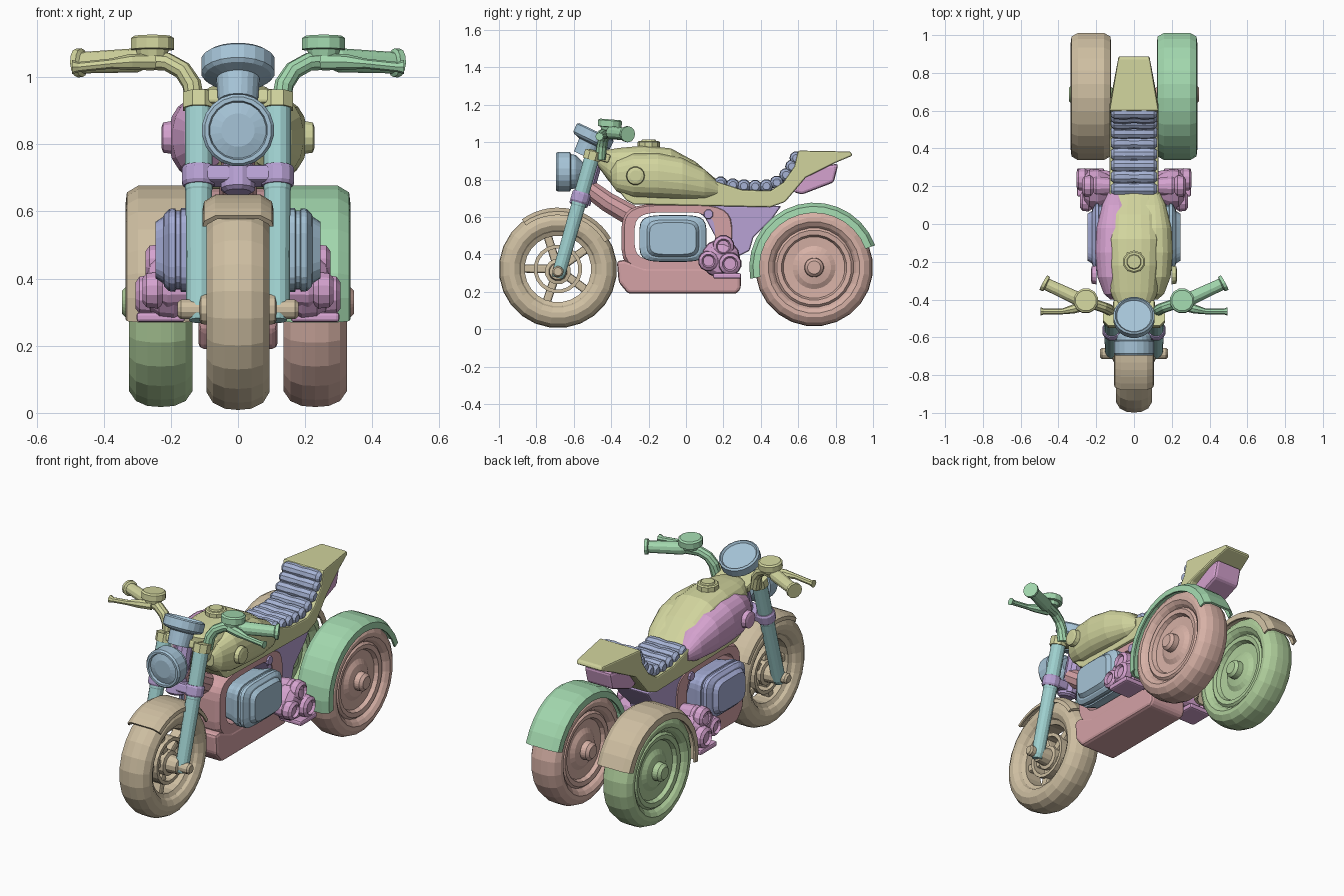
import bpy, bmesh
from math import sin, cos, pi, radians
from mathutils import Vector, Matrix

if "Cube" in bpy.data.objects:
    bpy.data.objects.remove(bpy.data.objects["Cube"])

COL = dict(tan=(.62, .52, .36, 1), green=(.36, .68, .42, 1), red=(.66, .36, .38, 1), salmon=(.68, .44, .38, 1),
           lime=(.43, .62, .33, 1), teal=(.35, .64, .63, 1), olive=(.64, .66, .34, 1), blue=(.38, .55, .68, 1),
           indigo=(.38, .42, .68, 1), purple=(.48, .36, .66, 1), pink=(.66, .36, .62, 1), navy=(.38, .45, .66, 1))


def finish(name, bm, color, bevel=0):
    bmesh.ops.recalc_face_normals(bm, faces=bm.faces)
    me = bpy.data.meshes.new(name)
    bm.to_mesh(me)
    bm.free()
    ob = bpy.data.objects.new(name, me)
    bpy.context.collection.objects.link(ob)
    mat = bpy.data.materials.get(color) or bpy.data.materials.new(color)
    mat.diffuse_color = COL[color]
    mat.use_nodes = True
    mat.node_tree.nodes["Principled BSDF"].inputs["Base Color"].default_value = mat.diffuse_color
    me.materials.append(mat)
    if bevel:
        m = ob.modifiers.new("bevel", 'BEVEL')
        m.width, m.segments, m.limit_method = bevel, 2, 'ANGLE'
    return ob


def loft(name, rings, color, cyclic=False, bevel=0):
    bm = bmesh.new()
    vs = [[bm.verts.new(p) for p in r] for r in rings]
    n = len(vs[0])
    for i in range(len(vs) if cyclic else len(vs) - 1):
        a, b = vs[i], vs[(i + 1) % len(vs)]
        for j in range(n):
            k = (j + 1) % n
            bm.faces.new((a[j], a[k], b[k], b[j]))
    if not cyclic:
        bm.faces.new(vs[0])
        bm.faces.new(vs[-1])
    return finish(name, bm, color, bevel)


def lathe(name, profile, centre, axis, color, seg=20, cyclic=False):
    # profile is (distance along axis, radius)
    q = Vector((0, 0, 1)).rotation_difference(Vector(axis))
    c = Vector(centre)
    rings = [[c + q @ Vector((r * cos(2 * pi * (j + .5) / seg), r * sin(2 * pi * (j + .5) / seg), t))
              for j in range(seg)] for t, r in profile]
    return loft(name, rings, color, cyclic)


def tube(name, pts, radii, color, seg=10):
    P = [Vector(p) for p in pts]
    rings = []
    for i, p in enumerate(P):
        q = (P[min(i + 1, len(P) - 1)] - P[max(i - 1, 0)]).to_track_quat('Z', 'Y')
        rings.append([p + q @ Vector((radii[i] * cos(2 * pi * j / seg), radii[i] * sin(2 * pi * j / seg), 0))
                      for j in range(seg)])
    return loft(name, rings, color)


def prism(name, poly, hw, color, bevel=.008):
    # side profile (y, z) spread to half width hw, which may depend on y
    w = hw if callable(hw) else (lambda y: hw)
    return loft(name, [[(s * w(y), y, z) for y, z in poly] for s in (-1, 1)], color, bevel=bevel)


def box(name, centre, size, color, rot=None, bevel=.01):
    bm = bmesh.new()
    m = Matrix.Translation(centre) @ (rot or Matrix()) @ Matrix.Diagonal((*size, 1))
    bmesh.ops.create_cube(bm, size=1, matrix=m)
    return finish(name, bm, color, bevel)


def oval(a, b, power, n=20):
    f = lambda v: abs(v) ** (2 / power) * (1 if v > 0 else -1)
    return [(a * f(cos(2 * pi * (i + .5) / n)), b * f(sin(2 * pi * (i + .5) / n))) for i in range(n)]


def body(name, secs, color, power=2.3, x0=0):
    # sections along y: (y, centre z, half height, half width)
    loft(name, [[(x0 + u, y, zc + v) for u, v in oval(hw, hh, power)] for y, zc, hh, hw in secs], color)


def fender(name, x, cy, cz, R, half, depth, a0, a1, color):
    out = [(-half, R - depth), (-half + .004, R - .02), (-half * .65, R), (half * .65, R),
           (half - .004, R - .02), (half, R - depth)]
    ring = out + [(u * .9, r - .012 if i not in (0, 5) else r) for i, (u, r) in reversed(list(enumerate(out)))]
    rings = []
    for i in range(15):
        a = radians(a0 + (a1 - a0) * i / 14)
        rings.append([(x + u, cy + r * cos(a), cz + r * sin(a)) for u, r in ring])
    loft(name, rings, color)


# front wheel: open rim with five spokes
half = [(0, .316), (.04, .312), (.075, .294), (.094, .262), (.094, .235), (.078, .208), (.062, .2), (.05, .178)]
FC = (0, -.685, .322)
lathe("front_tyre", half + [(-t, r) for t, r in reversed(half[1:])], FC, (1, 0, 0), 'tan', 24, True)
lathe("front_hub", [(-.18, .022), (-.17, .03), (-.115, .03), (-.11, .045), (-.05, .05), (-.045, .07), (.045, .07),
                    (.05, .05), (.11, .045), (.115, .03), (.17, .03), (.18, .022)], (0, -.685, .308), (1, 0, 0), 'tan', 12)
lathe("brake_ring", [(-.05, .11), (.05, .11), (.05, .13), (-.05, .13)], FC, (1, 0, 0), 'tan', 20, True)
for i in range(5):
    r = Matrix.Rotation(2 * pi * i / 5 + .3, 4, 'X')
    box(f"spoke_{i}", Vector(FC) + r @ Vector((0, 0, .12)), (.06, .045, .15), 'tan', r)
fender("front_fender", 0, -.685, .322, .328, .105, .04, 126, 30, 'tan')

# frame neck and steering stem
F0, F1 = Vector((0, -.685, .28)), Vector((0, -.498, .935))
D = (F1 - F0).normalized()
fork = lambda z: F0 + (F1 - F0) * ((z - .28) / .655)
tilt = Matrix.Rotation(-.28, 4, 'X')
tube("steering_stem", [fork(.67) + Vector((0, .02, 0)), fork(.95) + Vector((0, .02, 0))], [.045, .045], 'purple')
tube("frame_neck", [(0, -.53, .76), (0, -.42, .68), (0, -.28, .6)], [.05, .055, .06], 'red')

# clamps
box("lower_clamp", fork(.705), (.2, .085, .05), 'purple', tilt)
lathe("lower_clamp_nut", [(-.04, .04), (-.03, .052), (.03, .052)], fork(.695), D, 'purple', 12)
box("upper_clamp", fork(.928) + Vector((0, .03, 0)), (.22, .13, .045), 'olive', tilt)

# headlight and gauge
lathe("headlight", [(-.05, .05), (-.01, .09), (.015, .095), (.02, .108), (.085, .108), (.095, .1), (.095, .088),
                    (.08, .084), (.09, .05)], (0, -.6, .842), (0, -1, 0), 'blue', 20)
lathe("gauge", [(-.14, .06), (-.065, .065), (-.055, .1), (-.045, .11), (0, .11), (.008, .1), (-.004, .092)],
      (0, -.485, 1.052), (0, .43, .9), 'blue', 20)

for s, side in ((1, "right"), (-1, "left")):
    hb = 'green' if s > 0 else 'olive'
    X = lambda x, y, z: (s * x, y, z)
    # fork leg and collars
    off = Vector((s * .117, 0, 0))
    tube(f"{side}_fork", [fork(z) + off for z in (.275, .3, .66, .665, .93)], [.028, .037, .039, .041, .041], 'teal', 14)
    lathe(f"{side}_lower_collar", [(-.03, .046), (-.02, .052), (.02, .052), (.03, .046)], fork(.705) + off, D, 'purple', 12)
    lathe(f"{side}_upper_collar", [(-.024, .05), (.024, .05)], fork(.928) + off, D, 'olive', 8)

    # handlebar, grip, lever and fluid cup
    tube(f"{side}_handlebar", [X(.125, -.46, .91), X(.138, -.45, .98), X(.165, -.44, 1.02), X(.21, -.425, 1.045),
                               X(.31, -.39, 1.052)], [.03, .029, .028, .028, .028], hb)
    tube(f"{side}_grip", [X(.285, -.402, 1.05), X(.3, -.395, 1.05), X(.46, -.32, 1.043), X(.465, -.318, 1.043),
                          X(.48, -.31, 1.042)], [.03, .036, .032, .043, .043], hb, 12)
    tube(f"{side}_lever", [X(.25, -.43, 1.045), X(.32, -.45, 1.045), X(.38, -.463, 1.04), X(.475, -.463, 1.03),
                           X(.495, -.463, 1.03)], [.025, .024, .015, .015, .022], hb, 8)
    lathe(f"{side}_fluid_cup", [(0, .045), (.02, .05), (.022, .066), (.055, .066), (.062, .056)],
          X(.255, -.41, 1.06), (0, .08, 1), hb, 12)

    # bulged tank panel with round badge
    pc = 'olive' if s > 0 else 'pink'
    body(f"{side}_tank_panel", [(-.4, .815, .04, .03), (-.37, .82, .085, .065), (-.28, .822, .118, .1),
                                (-.15, .82, .122, .112), (-.02, .805, .112, .105), (.1, .775, .08, .075),
                                (.17, .75, .035, .04)], pc, 2.4, s * .095)
    lathe(f"{side}_tank_badge", [(0, .05), (.025, .046), (.03, .03)], X(.198, -.27, .82), (s, 0, 0), pc, 14)

    # engine cover: rounded boxes stepped outward
    rings = [[(s * x, -.07 + u, .485 + v) for u, v in oval(a, b, 4.5, 24)] for x, a, b in
             ((0, .15, .095), (.12, .165, .115), (.15, .18, .125), (.17, .18, .125), (.172, .17, .118),
              (.185, .17, .118), (.187, .18, .125), (.205, .178, .123), (.22, .15, .108), (.222, .14, .1), (.245, .125, .085))]
    loft(f"{side}_engine_cover", rings, 'blue' if s > 0 else 'indigo')

    # bunched exhaust with ribbed stubs and flange
    lathe(f"{side}_exhaust_body", [(.08, .05), (.15, .085), (.19, .105), (.235, .1), (.262, .075), (.27, .04)],
          X(0, .185, .378), (s, 0, 0), 'pink', 14)
    for i, (y, z, r, e) in enumerate(((.2, .445, .055, .275), (.12, .365, .052, .285), (.235, .35, .058, .305))):
        lathe(f"{side}_exhaust_stub_{i}", [(.12, r * .8), (e - .075, r), (e - .06, r * .85), (e - .045, r * 1.08),
                                           (e - .012, r), (e, r * .7), (e - .015, r * .55)],
              X(0, y, z), (s, 0, 0), 'pink', 12)
    box(f"{side}_exhaust_flange", X(.23, .22, .285), (.145, .15, .03), 'pink')

    # rear wheel: solid dished disc
    wp = [(.115, .035), (.1, .05), (.068, .052), (.06, .09), (.045, .115), (.048, .165), (.07, .175), (.074, .2),
          (.062, .212), (.08, .225), (.094, .245), (.094, .268), (.074, .297), (.04, .312)]
    lathe(f"{side}_rear_wheel", wp + [(0, .315)] + [(-t, r) for t, r in reversed(wp)], X(.23, .685, .33), (1, 0, 0),
          'salmon' if s > 0 else 'lime', 24)
    fender(f"{side}_rear_fender", s * .228, .685, .33, .347, .107, .055, 20, 190, 'green' if s > 0 else 'tan')

    # side plate bolt
    lathe(f"{side}_frame_bolt", [(0, .028), (.015, .024)], X(.11, .12, .615), (s, 0, 0), 'purple', 8)

# tank core and cap
body("tank", [(-.47, .905, .035, .06), (-.42, .88, .08, .1), (-.36, .85, .12, .13), (-.22, .83, .153, .145),
              (-.08, .82, .148, .148), (.05, .785, .112, .14), (.14, .755, .065, .13), (.21, .73, .03, .115)], 'olive', 2.8)
lathe("tank_cap", [(-.04, .06), (.012, .06), (.018, .052), (.018, .04), (.026, .036)], (0, -.2, .988), (0, 0, 1), 'olive', 10)

# lower rail, seat base and tail in one side profile
prism("seat_frame", [(-.39, .78), (-.32, .69), (-.28, .668), (.45, .652), (.53, .68), (.64, .81), (.8, .89), (.89, .928),
                     (.88, .95), (.6, .955), (.58, .87), (.52, .785), (.45, .74), (.3, .745), (.16, .79), (0, .73),
                     (-.28, .71), (-.35, .8)],
      lambda y: .13 if y < .62 else .13 - (y - .62) * .18, 'olive')
prism("tail_light", [(.57, .735), (.62, .72), (.79, .785), (.815, .885), (.7, .87), (.62, .82)], .085, 'pink', .015)

# ribbed seat
path = [(.185, .78), (.25, .77), (.31, .765), (.37, .762), (.43, .765), (.485, .785), (.535, .825), (.567, .87), (.59, .915)]
for i, (y, z) in enumerate(path):
    tube(f"seat_rib_{i}", [(x, y, z) for x in (-.122, -.105, -.05, 0, .05, .105, .122)],
         [.02, .034, .037, .032, .037, .034, .02], 'navy', 10)

# mid frame plates
prism("mid_frame", [(.02, .66), (.51, .66), (.46, .59), (.36, .49), (.34, .42), (.26, .38), (.17, .47), (.1, .6)],
      .11, 'purple')

# engine cradle loop and bottom pan
loop = []
for (u, v), (a, b) in zip(oval(.305, .185, 4, 28), oval(.215, .13, 4, 28)):
    oy, oz, iy, iz = -.04 + u, .487 + v, -.06 + a, .495 + b
    loop.append([(-.09, oy, oz), (.09, oy, oz), (.115, oy * .8 + iy * .2, oz * .8 + iz * .2), (.115, iy, iz), (-.115, iy, iz),
                 (-.115, oy * .8 + iy * .2, oz * .8 + iz * .2)])
loft("engine_cradle", loop, 'red', True)
prism("bottom_pan", [(-.37, .365), (-.36, .25), (-.31, .19), (.27, .19), (.293, .215), (.293, .29), (.2, .33),
                     (-.22, .33), (-.33, .37)], .118, 'red', .018)
